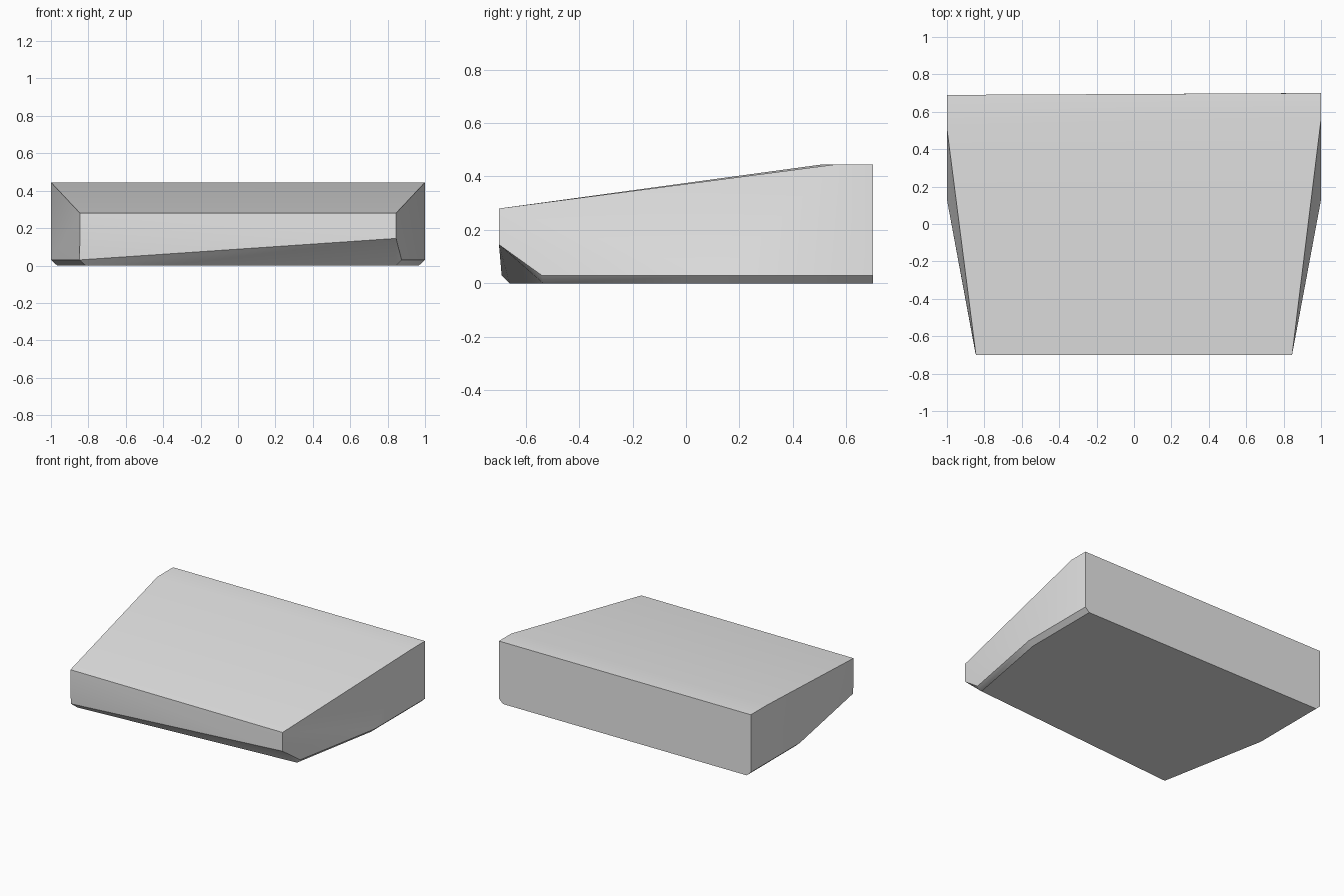
import bpy
import bmesh
import math

cube = bpy.data.objects.get("Cube")
if cube:
    bpy.data.objects.remove(cube, do_unlink=True)

# Single neutral grey
grey = bpy.data.materials.new("light_grey")
grey.use_nodes = True
color = (0.8, 0.8, 0.8, 1.0)
grey.diffuse_color = color
grey.node_tree.nodes["Principled BSDF"].inputs["Base Color"].default_value = color


def side_corners(s, crest_y, back_y):
    """Corners shared by both flanks; s is the side sign."""
    return [
        (s, back_y, 0.445), (s, crest_y, 0.445),             # flat rear deck
        (s, back_y, 0.03), (s, 0.13, 0.03),                  # widest lower line
        (s * 0.967, back_y, 0), (s * 0.967, 0.13, 0),        # chamfered floor
        (s * 0.845, -0.7, 0.28), (s * 0.845, -0.7, 0.145),   # front plate
    ]


points = side_corners(1, 0.56, 0.7) + side_corners(-1, 0.51, 0.69)
# The lower front edge is cut back strongly on the left, only slightly on the right
points += [(0.875, -0.54, 0.03), (0.845, -0.535, 0)]
points += [(-0.848, -0.69, 0.03), (-0.815, -0.66, 0)]

# Wedge body as a convex shell over its corners
bm = bmesh.new()
for p in points:
    bm.verts.new(p)
bmesh.ops.convex_hull(bm, input=bm.verts[:])
bmesh.ops.dissolve_limit(bm, angle_limit=math.radians(0.4),
                         verts=bm.verts[:], edges=bm.edges[:])
bmesh.ops.recalc_face_normals(bm, faces=bm.faces[:])
mesh = bpy.data.meshes.new("wedge_body")
bm.to_mesh(mesh)
bm.free()
mesh.materials.append(grey)

body = bpy.data.objects.new("wedge_body", mesh)
bpy.context.collection.objects.link(body)

# Soft creases on the deck and flanks, crisp outer edges
bpy.ops.object.select_all(action="DESELECT")
body.select_set(True)
bpy.context.view_layer.objects.active = body
bpy.ops.object.shade_smooth_by_angle(angle=math.radians(30))
